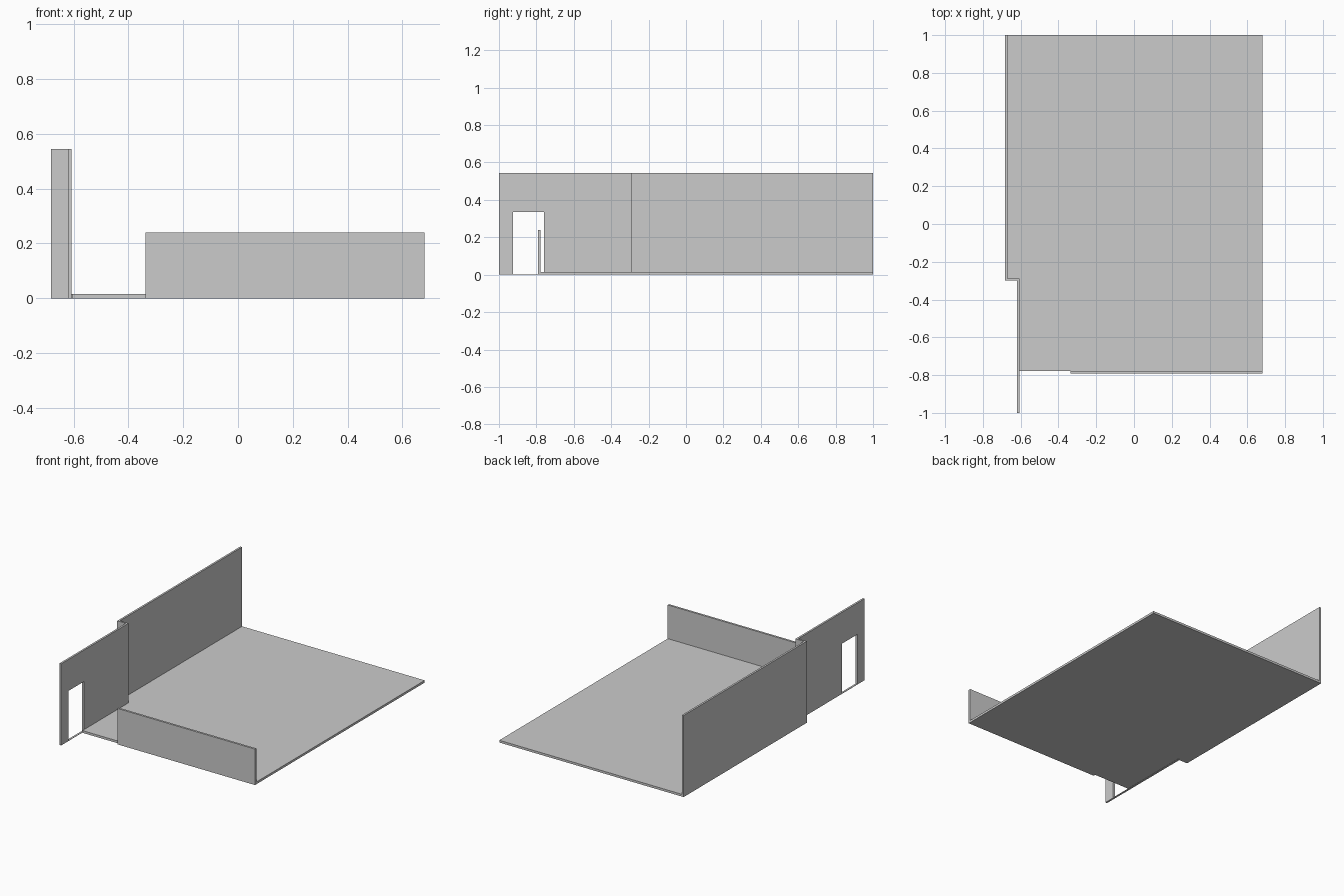
import bpy, bmesh

if "Cube" in bpy.data.objects:
    bpy.data.objects.remove(bpy.data.objects["Cube"])


def prism(name, outline, lo, hi, axis="z"):
    """Extrude a 2D outline: along z (points are x,y) or along x (points are y,z)."""
    def place(p, h):
        return (p[0], p[1], h) if axis == "z" else (h, p[0], p[1])
    bm = bmesh.new()
    face = bm.faces.new([bm.verts.new(place(p, lo)) for p in outline])
    ext = bmesh.ops.extrude_face_region(bm, geom=[face])
    verts = [g for g in ext["geom"] if isinstance(g, bmesh.types.BMVert)]
    shift = (0, 0, hi - lo) if axis == "z" else (hi - lo, 0, 0)
    bmesh.ops.translate(bm, verts=verts, vec=shift)
    bmesh.ops.recalc_face_normals(bm, faces=bm.faces)
    mesh = bpy.data.meshes.new(name)
    bm.to_mesh(mesh)
    bm.free()
    obj = bpy.data.objects.new(name, mesh)
    bpy.context.collection.objects.link(obj)
    return obj


def box(name, x, y, z):
    return prism(name, [(x[0], y[0]), (x[1], y[0]), (x[1], y[1]), (x[0], y[1])], *z)


RIGHT, BACK, HEIGHT = 0.68, 1.0, 0.545

# Floor: notched around the wall step, base slab with a finish layer on top
floor = [(-0.605, -0.778), (RIGHT, -0.778), (RIGHT, BACK), (-0.67, BACK),
         (-0.67, -0.288), (-0.605, -0.288)]
prism("floor_base", floor, 0.0, 0.007)
prism("floor_finish", floor, 0.007, 0.015)

# Tall side wall with its step inwards
prism("side_wall", [(-0.683, BACK), (-0.683, -0.30), (-0.62, -0.30),
                    (-0.62, -0.288), (-0.67, -0.288), (-0.67, BACK)], 0.0, HEIGHT)

# Front length of the side wall, with a doorway above a thin sill
door = [(-0.925, -0.76), (0.003, 0.335)]
wall = prism("doorway_wall", [(-1, 0), (-0.288, 0), (-0.288, HEIGHT), (-1, HEIGHT)],
             -0.62, -0.607, axis="x")
cutter = box("doorway_cutter", (-0.66, -0.57), *door)
cutter.hide_render = True
cutter.hide_set(True)
cut = wall.modifiers.new("doorway", "BOOLEAN")
cut.operation = "DIFFERENCE"
cut.solver = "EXACT"
cut.object = cutter

# Low front wall
box("low_front_wall", (-0.337, RIGHT), (-0.792, -0.778), (0.0, 0.24))
